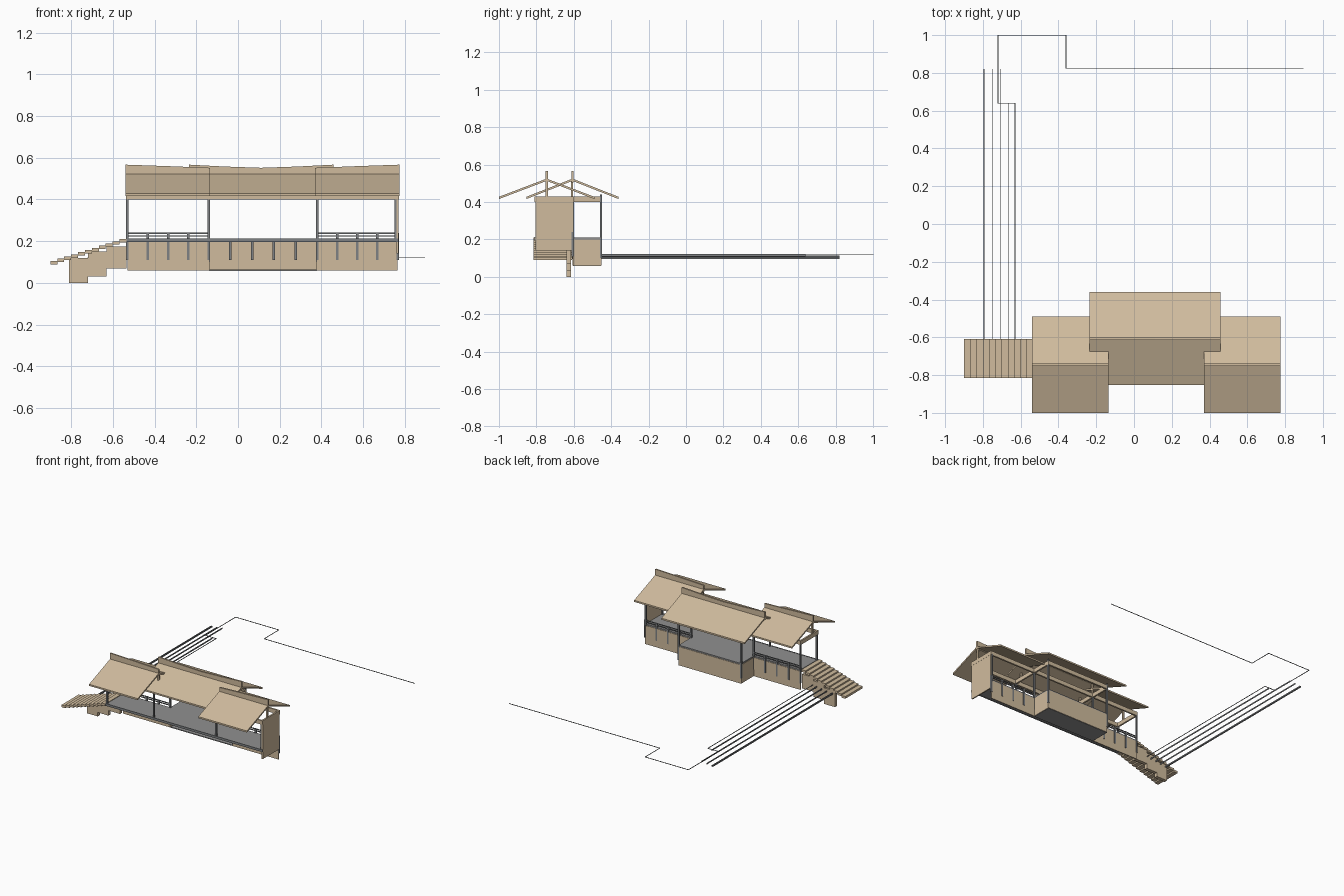
import bpy
import bmesh
from mathutils import Vector

cube = bpy.data.objects.get("Cube")
if cube:
    bpy.data.objects.remove(cube, do_unlink=True)


def material(name, r, g, b):
    m = bpy.data.materials.new(name)
    m.use_nodes = True
    m.diffuse_color = (r, g, b, 1)
    m.node_tree.nodes["Principled BSDF"].inputs["Base Color"].default_value = (r, g, b, 1)
    return m


TAN = material("tan timber", .63, .50, .34)
GRAY = material("floor gray", .28, .28, .28)
STEEL = material("post gray", .21, .22, .23)


def finish(name, bm, mat):
    bmesh.ops.recalc_face_normals(bm, faces=bm.faces)
    mesh = bpy.data.meshes.new(name)
    bm.to_mesh(mesh)
    bm.free()
    mesh.materials.append(mat)
    obj = bpy.data.objects.new(name, mesh)
    bpy.context.collection.objects.link(obj)
    return obj


def box(name, xs, ys, zs, mat):
    bm = bmesh.new()
    bmesh.ops.create_cube(bm, size=1)
    for v in bm.verts:
        v.co = Vector(r[0] if c < 0 else r[1] for c, r in zip(v.co, (xs, ys, zs)))
    return finish(name, bm, mat)


def prism(name, points, axis, lo, hi, mat):
    """Extrude a profile along x (points are y, z) or y (points are x, z)."""
    bm = bmesh.new()
    place = (lambda a, b: (lo, a, b)) if axis == "x" else (lambda a, b: (a, lo, b))
    face = bm.faces.new([bm.verts.new(place(a, b)) for a, b in points])
    ext = bmesh.ops.extrude_face_region(bm, geom=[face])
    shift = Vector((hi - lo, 0, 0) if axis == "x" else (0, hi - lo, 0))
    bmesh.ops.translate(bm, vec=shift, verts=[g for g in ext["geom"] if isinstance(g, bmesh.types.BMVert)])
    return finish(name, bm, mat)


def post(name, x, y, z0, z1, w=.012, mat=STEEL):
    box(name, (x - w / 2, x + w / 2), (y - w / 2, y + w / 2), (z0, z1), mat)


X0, X1, X2, X3 = -.53, -.14, .38, .765   # bay divisions
FRONT, MID, BACK = -.805, -.605, -.455   # wall lines

# Floor slabs
box("floor", (X0, X3), (FRONT, MID), (.198, .21), GRAY)
box("middle_floor", (X1, X2), (MID, BACK), (.198, .21), GRAY)
box("middle_underside", (X1, X2), (MID, BACK), (.058, .064), GRAY)
box("floor_front_edge", (X0 - .008, X3 + .005), (FRONT - .006, FRONT), (.195, .212), STEEL)

# Base walls
for name, a, b in (("right_base_wall", X0, X1), ("left_base_wall", X2, X3)):
    box(name, (a, b), (MID - .003, MID + .003), (.06, .2), TAN)
box("middle_base_wall", (X1, X2), (BACK - .003, BACK + .003), (.06, .2), TAN)
for x in (X1, X2):
    box("middle_base_end", (x - .003, x + .003), (MID, BACK), (.06, .2), TAN)

# Solid end wall
box("end_wall", (X3 - .004, X3 + .005), (FRONT, MID), (.14, .405), TAN)

# Short posts along the wall line and the wing railings
for a, b, n, top in ((X0, X1, 4, .24), (X1, X2, 5, .2), (X2, X3, 4, .24)):
    for i in range(n + 1):
        post("short_post", a + (b - a) * i / n, MID, .11, top)
    if top > .2:
        for z in (.225, .238):
            box("rail", (a, b), (MID - .003, MID + .003), (z - .003, z + .003), STEEL)

# Tall posts
for x in (X0, X1, X2, X3 - .008):
    post("front_post", x, FRONT + .006, .2, .41)
    post("wing_back_post", x, MID, .2, .41)
for x in (X1, X2):
    post("middle_back_post", x, BACK, .1, .44)

# Tie beams and purlins
for x in (X0, X1, X2, X3):
    inner = x in (X1, X2)
    box("cross_beam", (x - .006, x + .006), (FRONT, BACK if inner else MID), (.4, .43), TAN)
    post("king_post", x, -.745, .43, .51, mat=TAN)
    if inner:
        post("middle_king_post", x, -.61, .43, .51, mat=TAN)
for name, y, a, b in (("front_beam", FRONT, X0, X3), ("wall_beam", MID, X0, X3), ("back_beam", BACK, X1, X2)):
    box(name, (a - .006, b + .006), (y - .006, y + .006), (.4, .43), TAN)


# Roofs: folded slabs with a sagging ridge board
def roof(name, a, b, y, half, ridge):
    low, high, t = .428, .525, .012
    prism(name, [(y - half, low), (y, high), (y + half, low),
                 (y + half, low - t), (y, high - t), (y - half, low - t)], "x", a, b, TAN)
    top = [(a + (b - a) * i / (len(ridge) - 1), z) for i, z in enumerate(ridge)]
    prism(name + "_ridge", [(b, .505), (a, .505)] + top, "y", y - .006, y + .006, TAN)


roof("right_wing_roof", -.54, -.135, -.745, .255, (.567, .56, .552))
roof("left_wing_roof", .37, .775, -.745, .255, (.552, .56, .567))
roof("middle_roof", -.235, .457, -.607, .246, (.567, .558, .552, .558, .567))

# Stairs going down from the floor
STEPS = 11
run, rise = .365 / STEPS, .115 / STEPS
for i in range(STEPS):
    x, z = -.535 - i * run, .21 - i * rise
    box("stair_step", (x - run, x), (-.815, -.61), (z - rise - .006, z), TAN)
for a, b, z0, z1 in ((-.81, -.72, 0, .12), (-.72, -.63, .03, .15), (-.63, -.535, .068, .175)):
    box("stair_support_wall", (a, b), (-.64, -.615), (z0, z1), TAN)

# Thin ground kerbs
for x, end, z in ((-.797, .82, .1), (-.79, .82, .1), (-.747, .82, .105), (-.705, .82, .11), (-.662, .64, .115)):
    box("kerb", (x - .0015, x + .0015), (-.61, end), (z - .005, z + .005), STEEL)

# Site boundary line
path = [(-.63, -.61), (-.63, .64), (-.72, .64), (-.72, 1), (-.36, 1), (-.36, .825), (.895, .825)]
for (xa, ya), (xb, yb) in zip(path, path[1:]):
    w = .0015
    box("boundary_line", (min(xa, xb) - w, max(xa, xb) + w),
        (min(ya, yb) - w, max(ya, yb) + w), (.119, .123), STEEL)
